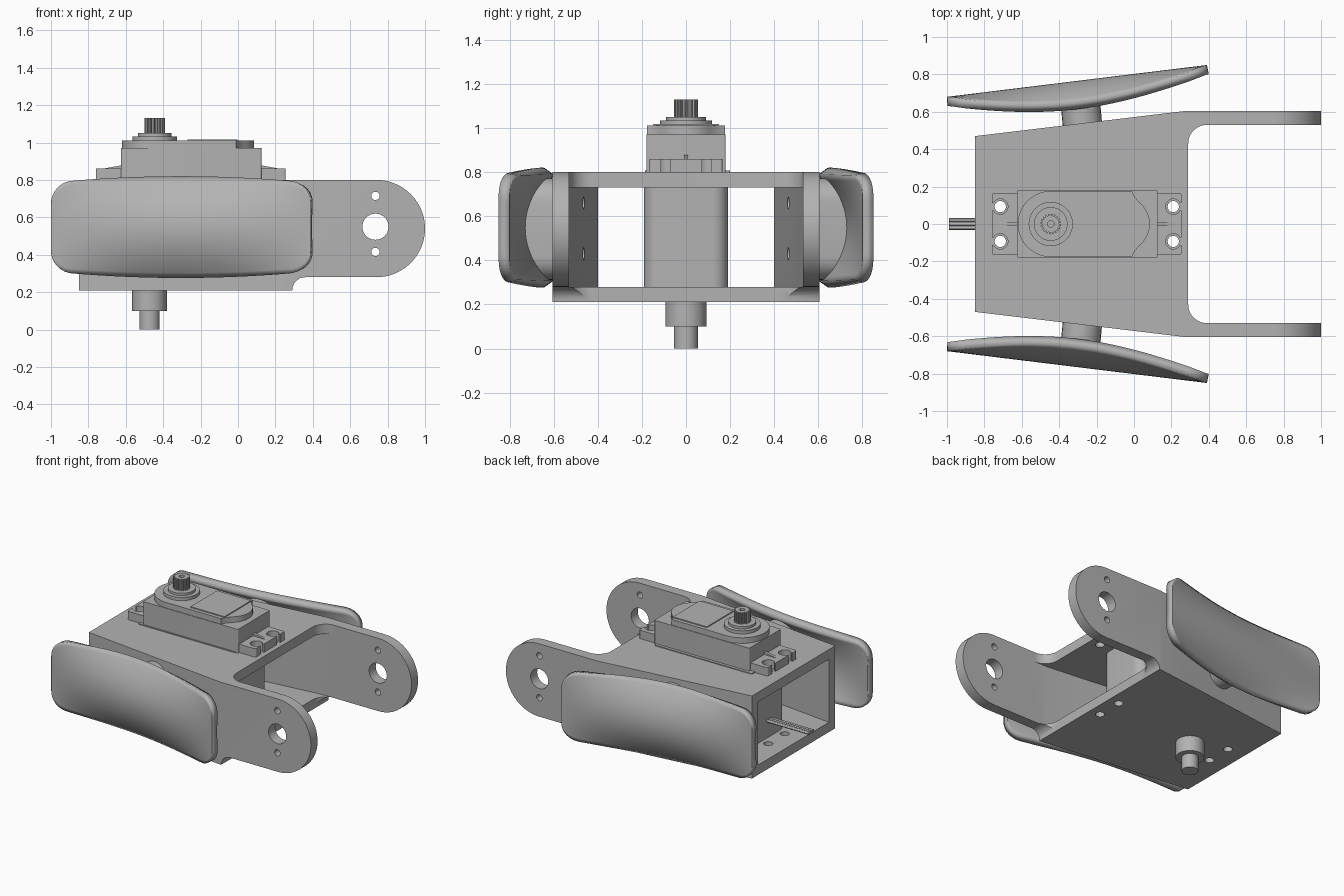
import bpy
import bmesh
from math import sin, cos, pi, sqrt, radians

if "Cube" in bpy.data.objects:
    bpy.data.objects.remove(bpy.data.objects["Cube"], do_unlink=True)

GREY = bpy.data.materials.new("plain_grey")
GREY.use_nodes = True
TONE = (0.45, 0.45, 0.45, 1)
GREY.diffuse_color = TONE
GREY.node_tree.nodes["Principled BSDF"].inputs["Base Color"].default_value = TONE


def finish(name, bm, recalc=True):
    if recalc:
        bmesh.ops.recalc_face_normals(bm, faces=bm.faces[:])
    mesh = bpy.data.meshes.new(name)
    bm.to_mesh(mesh)
    bm.free()
    mesh.materials.append(GREY)
    ob = bpy.data.objects.new(name, mesh)
    bpy.context.collection.objects.link(ob)
    return ob


def prism(name, pts, lo, hi, axis="z"):
    """Extrude a 2D outline along one axis."""
    place = {"z": lambda p, h: (p[0], p[1], h),
             "y": lambda p, h: (p[0], h, p[1]),
             "x": lambda p, h: (h, p[0], p[1])}[axis]
    bm = bmesh.new()
    face = bm.faces.new([bm.verts.new(place(p, lo)) for p in pts])
    new = bmesh.ops.extrude_face_region(bm, geom=[face])["geom"]
    a, b = place((0, 0), lo), place((0, 0), hi)
    bmesh.ops.translate(bm, vec=[q - p for p, q in zip(a, b)],
                        verts=[v for v in new if isinstance(v, bmesh.types.BMVert)])
    return finish(name, bm)


def arc(cx, cy, r, a, b, n=12):
    return [(cx + r * cos(radians(a + (b - a) * i / n)),
             cy + r * sin(radians(a + (b - a) * i / n))) for i in range(n + 1)]


def circle(cx, cy, r, n=32):
    return arc(cx, cy, r, 0, 360 - 360 / n, n - 1)


def rect(x0, x1, y0, y1, r=0):
    if not r:
        return [(x0, y0), (x1, y0), (x1, y1), (x0, y1)]
    return (arc(x0 + r, y0 + r, r, 180, 270) + arc(x1 - r, y0 + r, r, 270, 360)
            + arc(x1 - r, y1 - r, r, 0, 90) + arc(x0 + r, y1 - r, r, 90, 180))


def carve(ob, cutter, op="DIFFERENCE"):
    mod = ob.modifiers.new("carve", "BOOLEAN")
    mod.operation, mod.solver, mod.object = op, "EXACT", cutter
    bpy.context.view_layer.objects.active = ob
    bpy.ops.object.modifier_apply(modifier=mod.name)
    bpy.data.objects.remove(cutter, do_unlink=True)


def mirror(ob):
    mod = ob.modifiers.new("mirror", "MIRROR")
    mod.use_axis = (False, True, False)
    mod.use_mirror_merge = False


# Bracket: plan outline trimmed by its side profile, then hollowed
half = [(-0.85, 0.47), (0.28, 0.605), (1.0, 0.605), (1.0, 0.53)]
half += arc(0.39, 0.43, 0.1, 90, 180)
bracket = prism("bracket", half + [(x, -y) for x, y in reversed(half)], 0.21, 0.8)
side = [(-0.9, 0.8), (-0.9, 0.21)] + arc(0.36, 0.21, 0.07, 180, 90)
side += arc(0.74, 0.54, 0.26, -90, 90, 32)
carve(bracket, prism("side_trim", side, -1, 1, "y"), "INTERSECT")
hollow = [(-0.9, 0.394), (0.29, 0.53), (0.5, 0.53)]
carve(bracket, prism("hollow", hollow + [(x, -y) for x, y in reversed(hollow)], 0.28, 0.73))

# Arm pivot holes, post screw holes and mounting holes
for x, z, r in [(0.735, 0.55, 0.07), (0.735, 0.715, 0.022), (0.735, 0.415, 0.022),
                (-0.29, 0.66, 0.028), (-0.29, 0.43, 0.028)]:
    carve(bracket, prism("hole", circle(x, z, r), -1, 1, "y"))
MOUNTS = [(x, y) for x in (-0.715, 0.21) for y in (-0.093, 0.093)]
for x, y in MOUNTS:
    carve(bracket, prism("hole", circle(x, y, 0.03), 0, 1))


# Side pads: rounded sheets, straight along the middle, curling inward at top and bottom
def pad_y(s, dz):
    return 0.68 + 0.17 * s - 0.11 * 4 * s * (1 - s) * (dz / 0.27) ** 2


def pad_half_height(s):
    r, d = 0.11, 1.39 * min(s, 1 - s)
    corner = r - sqrt(r * r - (r - d) ** 2) if d < r else 0
    return 0.237 + 0.14 * s * (1 - s) - corner


N, M = 40, 20
bm = bmesh.new()
grid = []
for i in range(N + 1):
    s = 0.5 - 0.5 * cos(pi * i / N)
    h = pad_half_height(s)
    heights = [h * (2 * j / M - 1) for j in range(M + 1)]
    grid.append([bm.verts.new((-1 + 1.39 * s, pad_y(s, d), 0.548 + d)) for d in heights])
for i in range(N):
    for j in range(M):
        bm.faces.new((grid[i][j], grid[i][j + 1], grid[i + 1][j + 1], grid[i + 1][j]))
pads = finish("side_pads", bm, recalc=False)
solid = pads.modifiers.new("thickness", "SOLIDIFY")
solid.thickness, solid.offset = 0.05, -1
mirror(pads)

# Pad posts: slot-shaped, square to the tapered wall, ending inside the pads
outline = arc(0, 0.125, 0.105, 0, 180) + arc(0, -0.125, 0.105, 180, 360)
bm = bmesh.new()
rings = []
for u, w in outline:
    x = -0.275 + u
    wall = 0.5 + 0.12 * (x + 0.275)
    xe = x - 0.018
    end = pad_y((xe + 1) / 1.39, w) - 0.025
    rings.append((bm.verts.new((x, wall + 0.02, 0.54 + w)), bm.verts.new((xe, end, 0.54 + w))))
for k, (a, b) in enumerate(rings):
    c, d = rings[(k + 1) % len(rings)]
    bm.faces.new((a, b, d, c))
mirror(finish("pad_posts", bm))

# Motor case
prism("motor_lower_case", rect(-0.66, 0.11, -0.19, 0.19, 0.07), 0.27, 0.79)
prism("motor_case_rim", rect(-0.66, 0.11, -0.185, 0.2, 0.01), 0.79, 0.806)
prism("motor_upper_case", rect(-0.625, 0.125, -0.18, 0.18, 0.008), 0.79, 0.97)

# Mounting ears with open screw slots
ears = prism("mounting_ears", rect(-0.76, 0.255, -0.165, 0.165, 0.01), 0.798, 0.86)
for x, y in MOUNTS:
    carve(ears, prism("hole", circle(x, y, 0.041), 0.7, 1))
    out = (-0.9, x) if x < 0 else (x, 0.4)
    carve(ears, prism("slot", rect(*out, y - 0.02, y + 0.02), 0.7, 1))
ribs = [(-0.75, 0.855), (0.25, 0.855), (0.13, 0.877), (-0.63, 0.877)]
prism("ear_ribs", ribs, -0.01, 0.01, "y")

# Motor lid, label panel and stepped bearing boss
GX = -0.445
lid = arc(GX, 0, 0.176, 90, 270, 32) + [(-0.01, -0.176), (0.0, -0.15)]
lid += arc(-0.06, 0, 0.145, -50, 50) + [(0.0, 0.15), (-0.01, 0.176)]
prism("motor_lid", lid, 0.96, 1.01)
prism("lid_panel", rect(-0.27, -0.002, -0.15, 0.15), 1.0, 1.017)
prism("boss_lower", circle(GX, 0, 0.118, 48), 1.0, 1.033)
prism("boss_upper", circle(GX, 0, 0.09, 48), 1.02, 1.05)

# Toothed output shaft with a screw hole
TEETH = 20
gear = []
for k in range(TEETH):
    for step, r in [(0, 0.045), (0.3, 0.045), (0.45, 0.055), (0.85, 0.055)]:
        a = 2 * pi * (k + step) / TEETH
        gear.append((GX + r * cos(a), r * sin(a)))
shaft = prism("output_shaft", gear, 1.04, 1.13)
carve(shaft, prism("hole", circle(GX, 0, 0.018, 20), 1.07, 1.2))

# Lower pivot
prism("pivot_collar", circle(-0.473, 0, 0.093, 40), 0.1, 0.22)
prism("pivot_pin", circle(-0.473, 0, 0.054, 32), 0, 0.12)

# Three-strand cable
for k, y in enumerate((-0.021, 0, 0.021)):
    prism(f"cable_strand_{k + 1}", circle(y, 0.4, 0.011, 12), -0.99, -0.6, "x")

# Smooth shading on curved faces, sharp edges kept
bpy.ops.object.select_all(action="DESELECT")
for ob in bpy.data.objects:
    if ob.type == "MESH" and GREY.name in ob.data.materials:
        ob.select_set(True)
        bpy.context.view_layer.objects.active = ob
bpy.ops.object.shade_smooth_by_angle(angle=radians(30))
